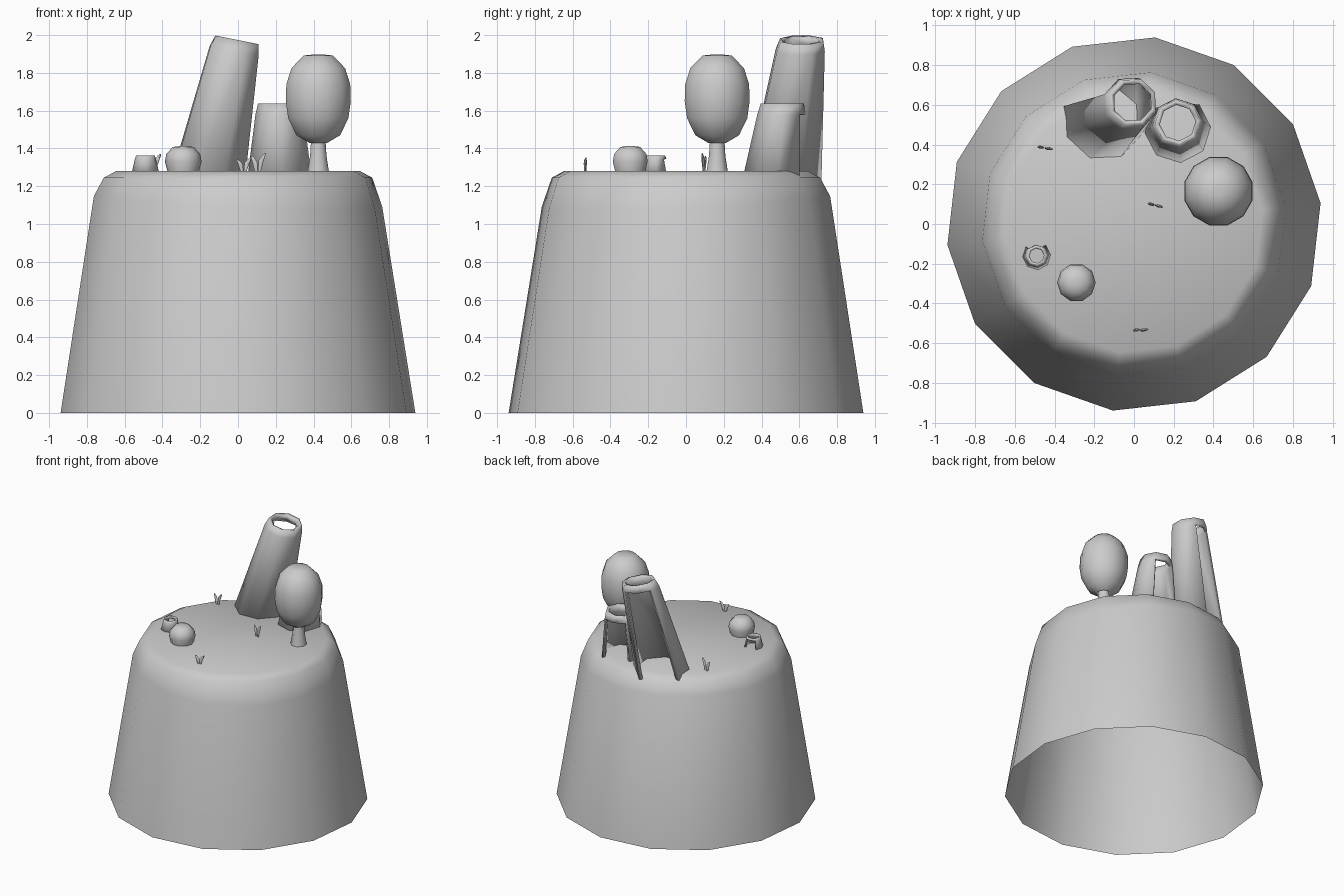
import bpy, bmesh
from math import sin, cos, radians, pi
from mathutils import Vector, Matrix

if "Cube" in bpy.data.objects:
    bpy.data.objects.remove(bpy.data.objects["Cube"])


def finish(bm, name, angle=50):
    me = bpy.data.meshes.new(name)
    bm.to_mesh(me)
    bm.free()
    ob = bpy.data.objects.new(name, me)
    bpy.context.collection.objects.link(ob)
    bpy.ops.object.select_all(action='DESELECT')
    ob.select_set(True)
    bpy.context.view_layer.objects.active = ob
    bpy.ops.object.shade_smooth_by_angle(angle=radians(angle))
    return ob


def loft(name, rings, n, start, gap=0, cap=True, angle=50):
    """rings: (centre x, centre y, z, radius, slope x, slope y); the first
    `gap` sides of the lowest band are left open."""
    bm = bmesh.new()
    rows = []
    for cx, cy, z, r, sx, sy in rings:
        row = []
        for i in range(n):
            a = radians(start) + 2 * pi * i / n
            dx, dy = r * cos(a), r * sin(a)
            row.append(bm.verts.new((cx + dx, cy + dy, z + sx * dx + sy * dy)))
        rows.append(row)
    for k, (lo, hi) in enumerate(zip(rows, rows[1:])):
        for i in range(n):
            if k == 0 and i < gap:
                continue
            j = (i + 1) % n
            bm.faces.new((lo[i], lo[j], hi[j], hi[i]))
    if cap:
        bm.faces.new(rows[-1])
    return finish(bm, name, angle)


def lathe(name, x, y, profile, n, start=0):
    return loft(name, [(x, y, z, r, 0, 0) for r, z in profile], n, start)


def hollow_stump(name, rings, start, wall):
    ob = loft(name, rings, 8, start, gap=2, cap=False)
    m = ob.modifiers.new("wall", 'SOLIDIFY')
    m.thickness = wall
    m.offset = -1
    return ob


# tapered mound, open underneath, with an uneven rounded shoulder
loft("mound", [(0, 0, 0, 0.945, 0, 0), (0, 0, 1.12, 0.768, -0.04, 0.04),
               (0, 0, 1.245, 0.715, 0, 0), (0, 0, 1.28, 0.65, 0, 0)], 14, 6.4)

# hollow stumps, each with a doorway cut out of the back
hollow_stump("leaning_stump", [(-0.16, 0.52, 1.235, 0.21, 0, 0),
                               (-0.02, 0.605, 1.92, 0.138, -0.18, 0),
                               (-0.005, 0.613, 1.975, 0.122, -0.2, 0)], 70, 0.025)
hollow_stump("short_stump", [(0.22, 0.47, 1.235, 0.172, 0, 0),
                             (0.22, 0.505, 1.58, 0.128, 0, 0),
                             (0.22, 0.51, 1.637, 0.115, 0, 0)], 50, 0.025)
hollow_stump("tiny_stump", [(-0.49, -0.16, 1.27, 0.073, 0, 0),
                            (-0.49, -0.16, 1.345, 0.056, 0, 0),
                            (-0.49, -0.16, 1.362, 0.05, 0, 0)], 50, 0.014)

# round tree
lathe("tree_trunk", 0.425, 0.165, [(0.062, 1.27), (0.047, 1.36), (0.04, 1.46)], 8, 22)
lathe("tree_crown", 0.425, 0.165,
      [(0.05, 1.43), (0.12, 1.47), (0.165, 1.56), (0.178, 1.65),
       (0.175, 1.74), (0.147, 1.825), (0.08, 1.892), (0.02, 1.898)], 12, 15)

# round bush
lathe("bush", -0.29, -0.295,
      [(0.08, 1.265), (0.097, 1.33), (0.09, 1.37), (0.055, 1.408), (0.015, 1.413)], 10)


# grass tufts: two slim leaning blades each
def blade(name, x, y, height, lean, turn):
    bm = bmesh.new()
    rows = []
    for t, w in ((-0.1, 0.007), (0.6, 0.014), (0.9, 0.009), (1.0, 0.003)):
        rows.append([bm.verts.new((w * cos(i * pi / 3) + lean * t * t,
                                   0.6 * w * sin(i * pi / 3), height * t))
                     for i in range(6)])
    for lo, hi in zip(rows, rows[1:]):
        for i in range(6):
            j = (i + 1) % 6
            bm.faces.new((lo[i], lo[j], hi[j], hi[i]))
    bm.faces.new(rows[-1])
    bm.transform(Matrix.Translation(Vector((x, y, 1.28))) @ Matrix.Rotation(turn, 4, 'Z'))
    finish(bm, name)


for k, (x, y, h, turn) in enumerate(((-0.45, 0.385, 0.09, -0.15),
                                     (0.105, 0.097, 0.095, -0.25),
                                     (0.03, -0.532, 0.072, 0.15))):
    blade(f"grass_{k}_left", x - 0.008, y, h * 0.85, -0.025, turn)
    blade(f"grass_{k}_right", x + 0.006, y - 0.003, h, 0.034, turn)
